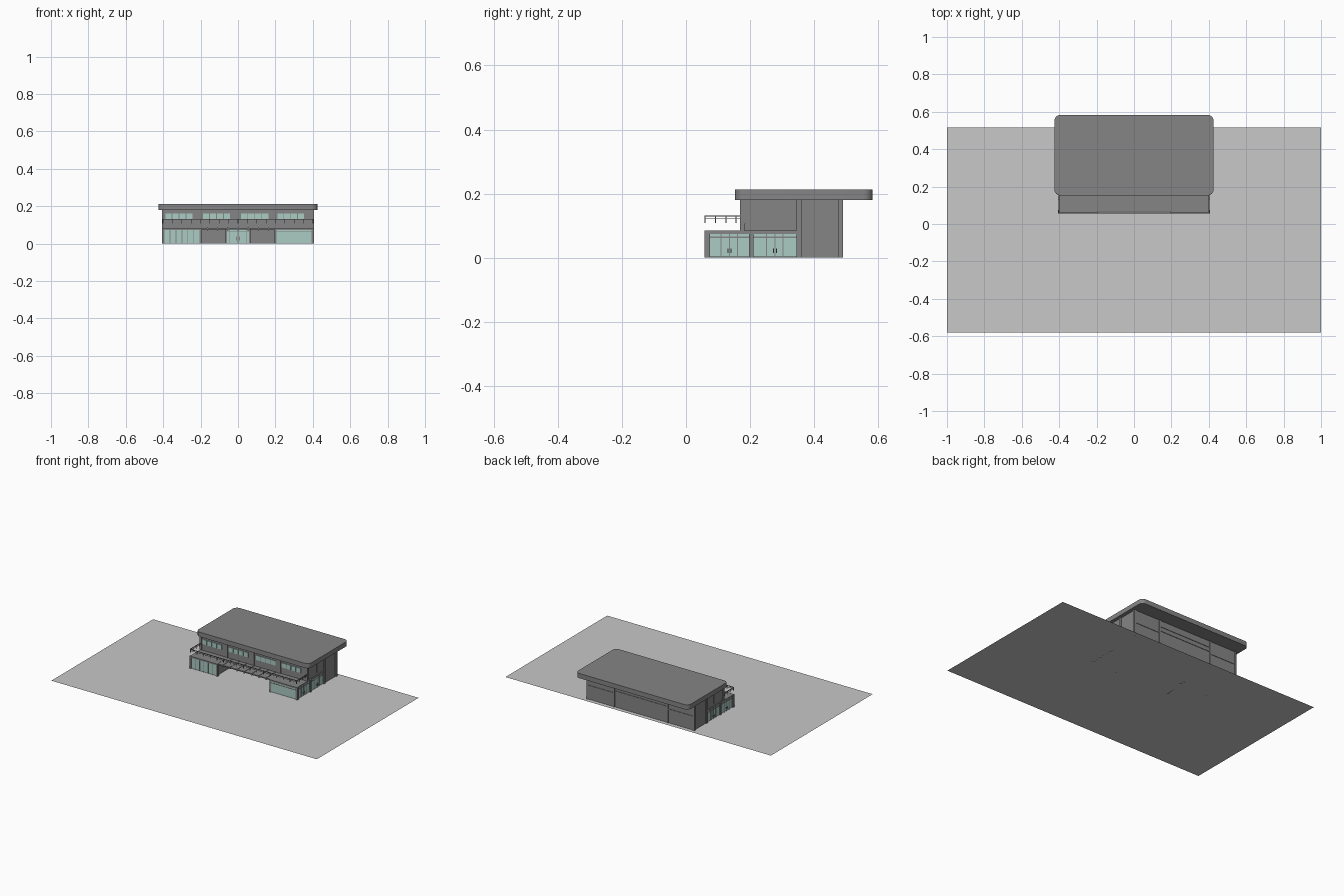
import bpy, bmesh, math


def material(name, rgb):
    m = bpy.data.materials.new(name)
    m.diffuse_color = (*rgb, 1)
    return m


GREY = material("building grey", (0.235, 0.235, 0.235))
PAVE = material("pavement grey", (0.58, 0.58, 0.58))
GLASS = material("pale green glass", (0.41, 0.60, 0.55))


def finish(bm, name, mat):
    bmesh.ops.recalc_face_normals(bm, faces=bm.faces)
    me = bpy.data.meshes.new(name)
    bm.to_mesh(me)
    bm.free()
    me.materials.append(mat)
    ob = bpy.data.objects.new(name, me)
    bpy.context.collection.objects.link(ob)
    return ob


def boxes(name, mat, items):
    """One object from (x0, x1, y0, y1, z0, z1) boxes."""
    bm = bmesh.new()
    for x0, x1, y0, y1, z0, z1 in items:
        vs = bmesh.ops.create_cube(bm, size=1)["verts"]
        for v in vs:
            v.co = ((x0 + x1) / 2 + v.co.x * (x1 - x0),
                    (y0 + y1) / 2 + v.co.y * (y1 - y0),
                    (z0 + z1) / 2 + v.co.z * (z1 - z0))
    return finish(bm, name, mat)


def prism(name, mat, pts, axis, a, b):
    """Extrude a flat outline along x or z from a to b."""
    bm = bmesh.new()
    put = (lambda p, t: (t, *p)) if axis == "x" else (lambda p, t: (*p, t))
    face = bm.faces.new([bm.verts.new(put(p, a)) for p in pts])
    new = bmesh.ops.extrude_face_region(bm, geom=[face])["geom"]
    for v in new:
        if isinstance(v, bmesh.types.BMVert):
            v.co["xyz".index(axis)] = b
    return finish(bm, name, mat)


def both(items):
    """Mirror boxes across x = 0."""
    return items + [(-b, -a, *r) for a, b, *r in items]


# Flat pavement sheet
bm = bmesh.new()
bm.faces.new([bm.verts.new((x, y, 0)) for x, y in
              ((-1, -0.58), (1, -0.58), (1, 0.515), (-1, 0.515))])
finish(bm, "pavement", PAVE)

# Roof slab with rounded plan corners
outline = []
for cx, cy, start in ((0.395, 0.553, 0), (-0.395, 0.553, 90),
                      (-0.395, 0.183, 180), (0.395, 0.183, 270)):
    for i in range(7):
        a = math.radians(start + i * 15)
        outline.append((cx + 0.03 * math.cos(a), cy + 0.03 * math.sin(a)))
roof = prism("roof", GREY, outline, "z", 0.18, 0.212)
bpy.context.view_layer.objects.active = roof
roof.select_set(True)
bpy.ops.object.shade_smooth_by_angle(angle=math.radians(30))

# Main volumes: rear hall, upper storey, ground floor wings, recessed entrance
boxes("rear_hall", GREY, [(-0.4, 0.4, 0.345, 0.485, 0, 0.18)])
boxes("upper_storey", GREY, [(-0.397, 0.397, 0.172, 0.345, 0.083, 0.18)])
boxes("ground_wing", GREY, both([(0.205, 0.395, 0.065, 0.345, 0, 0.076)]))
boxes("entrance_wall", GREY, [(-0.205, 0.205, 0.21, 0.345, 0, 0.083)])
boxes("balcony_deck", GREY, both([(0.2, 0.403, 0.058, 0.345, 0.074, 0.084)])
      + [(-0.2, 0.2, 0.066, 0.345, 0.076, 0.083)])
boxes("deck_beam", GREY, [(i * 0.0545 - 0.003, i * 0.0545 + 0.003, 0.066, 0.172, 0.07, 0.085)
                          for i in range(-3, 4)])

# Side panels with sloping lower edge and a narrow slot frame
side = [(0.17, 0.106), (0.345, 0.087), (0.345, 0.18), (0.17, 0.18)]
for name, s in (("right", 1), ("left", -1)):
    prism(name + "_sloped_panel", GREY, side, "x", s * 0.396, s * 0.401)
boxes("side_slot_frame", GREY, both([(0.399, 0.404, y, y + 0.004, 0.105, 0.18)
                                     for y in (0.183, 0.272, 0.286)]))

# Columns
cols = [(0.393, 0.407, 0.057, 0.075, 0, 0.084), (0.393, 0.407, 0.197, 0.211, 0, 0.084),
        (0.393, 0.407, 0.345, 0.36, 0, 0.18), (0.393, 0.407, 0.474, 0.49, 0, 0.18),
        (0.195, 0.207, 0.474, 0.49, 0, 0.18), (0.195, 0.207, 0.058, 0.072, 0, 0.084),
        (0.393, 0.407, 0.168, 0.182, 0.084, 0.18), (0.196, 0.204, 0.168, 0.18, 0.084, 0.18),
        (0.06, 0.07, 0.2, 0.212, 0, 0.083)]
boxes("column", GREY, both(cols) + [(-0.004, 0.004, 0.168, 0.18, 0.084, 0.18)])

# Rear wall ledges
boxes("rear_ledge", GREY, both([(0.207, 0.393, 0.48, 0.488, 0.09, 0.096)])
      + [(-0.195, 0.195, 0.48, 0.488, z, z + 0.006) for z in (0.105, 0.135)])

# Upper windows: four strips of four panes
strips = [(-0.39, -0.24), (-0.19, -0.04), (0.015, 0.165), (0.208, 0.355)]
panes = []
for a, b in strips:
    w = (b - a) / 4
    panes += [(a + i * w + 0.002, a + (i + 1) * w - 0.002, 0.168, 0.173, 0.128, 0.16)
              for i in range(4)]
boxes("upper_window", GLASS, panes)

# Ground floor glazing: shopfronts, side doors and entrance
boxes("shopfront_glass", GLASS, both([(0.207, 0.393, 0.061, 0.066, 0.002, 0.081)]))
boxes("side_glass", GLASS, both([(0.394, 0.4, 0.075, 0.197, 0.002, 0.081),
                                 (0.394, 0.4, 0.211, 0.345, 0.002, 0.081)]))
boxes("entrance_glass", GLASS, [(-0.06, 0.06, 0.204, 0.211, 0.002, 0.081)])

# Glazing bars and door handles
bars = [(x, x + 0.003, 0.059, 0.064, 0, 0.082)
        for x in (-0.365, -0.333, -0.301, -0.269, -0.237)]
bars += [(0.207, 0.393, 0.059, 0.064, 0.062, 0.065)]
bars += [(x, x + 0.003, 0.202, 0.206, 0, 0.082) for x in (-0.046, -0.0015, 0.043)]
bars += [(-0.06, 0.06, 0.202, 0.206, 0.062, 0.065)]
bars += [(x - 0.002, x + 0.002, 0.199, 0.204, 0.018, 0.038) for x in (-0.008, 0.008)]
bars += both([(0.398, 0.402, y, y + 0.003, 0, 0.082)
              for y in (0.108, 0.134, 0.16, 0.25, 0.276, 0.302)])
bars += both([(0.398, 0.402, a, b, 0.062, 0.066) for a, b in ((0.075, 0.197), (0.211, 0.345))])
bars += both([(0.4, 0.405, y, y + 0.003, 0.014, 0.028) for y in (0.129, 0.139, 0.271, 0.281)])
boxes("glazing_bar", GREY, bars)

# Balcony railing
rail = [(-0.403, 0.403, 0.057, 0.061, 0.128, 0.132),
        (-0.403, 0.403, 0.058, 0.06, 0.12, 0.122)]
rail += [(i * 0.05 - 0.0015, i * 0.05 + 0.0015, 0.057, 0.061, 0.108, 0.13)
         for i in range(-8, 9)]
rail += both([(0.399, 0.403, 0.057, 0.172, 0.128, 0.132),
              (0.4, 0.402, 0.057, 0.172, 0.12, 0.122)])
rail += both([(0.399, 0.403, y, y + 0.003, 0.108, 0.13) for y in (0.09, 0.123, 0.155)])
boxes("balcony_railing", GREY, rail)
